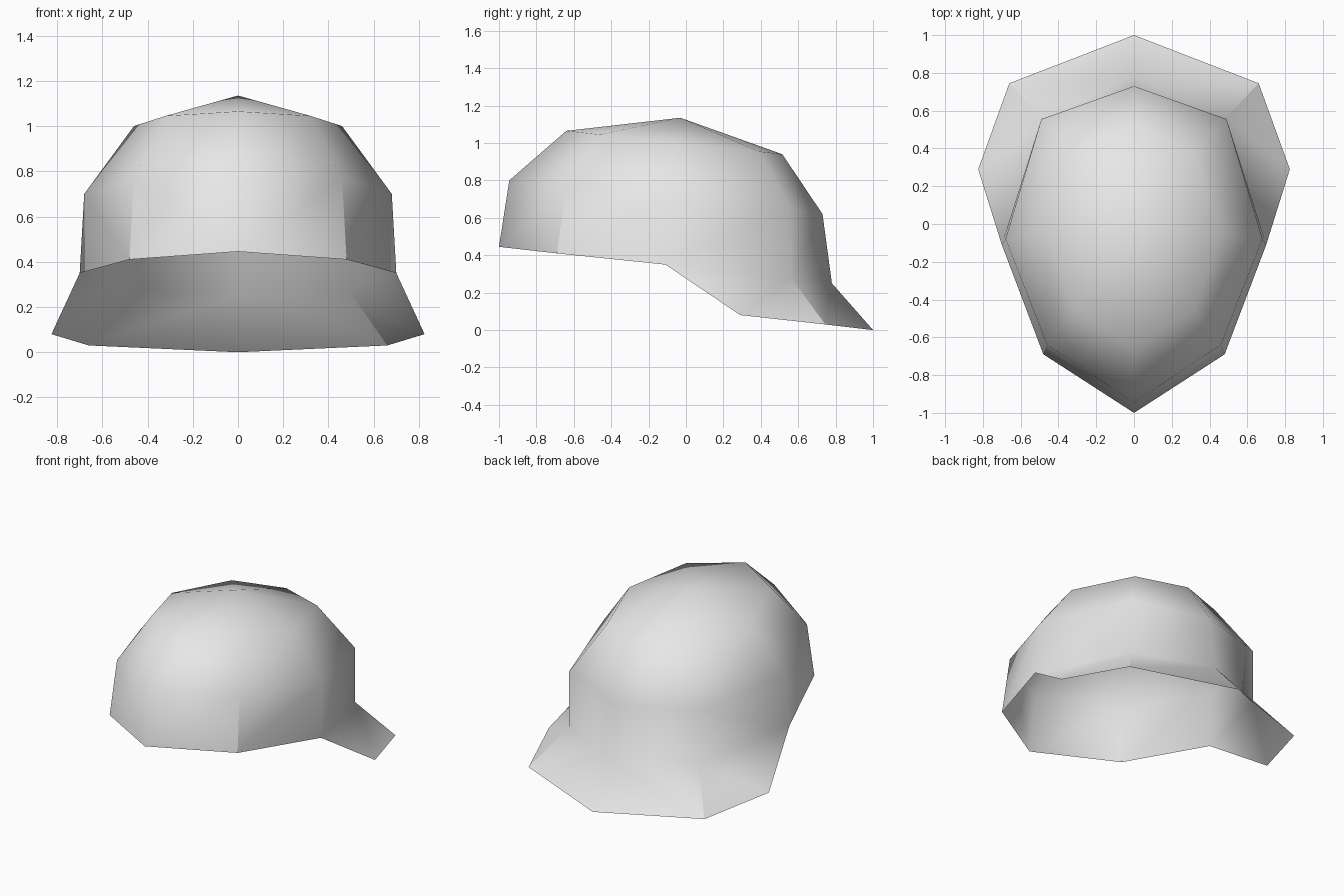
import bpy
import bmesh

# Remove the default cube only
cube = bpy.data.objects.get("Cube")
if cube:
    bpy.data.objects.remove(cube, do_unlink=True)

# Plain shell colour
shell_grey = bpy.data.materials.new("shell_grey")
shell_grey.use_nodes = True
colour = (0.8, 0.8, 0.8, 1.0)
shell_grey.diffuse_color = colour
shell_grey.node_tree.nodes["Principled BSDF"].inputs["Base Color"].default_value = colour

# Half cross-sections of the crown, each running from the front to the back
rim = [(0, -1, .445), (.48, -.69, .41), (.70, -.11, .35), (.485, .56, .28), (0, .78, .25)]
wall = [(0, -.945, .80), (.46, -.64, .77), (.68, -.08, .70), (.49, .555, .65), (0, .73, .62)]
shoulder = [(0, -.64, 1.065), (.32, -.46, 1.045), (.46, -.05, 1.0), (.32, .39, .955), (0, .515, .94)]
apex = (0, -.03, 1.135)
# Outer edge of the flared neck guard, from the side to the back
flare = [(.825, .29, .08), (.66, .745, .03), (0, 1, 0)]

bm = bmesh.new()


def add_ring(points):
    return [bm.verts.new(p) for p in points]


def bridge(lower, upper):
    for i in range(len(lower) - 1):
        bm.faces.new((lower[i], lower[i + 1], upper[i + 1], upper[i]))


# Crown: two bands of quads closed by a fan at the top
rim_v, wall_v, shoulder_v = map(add_ring, (rim, wall, shoulder))
bridge(rim_v, wall_v)
bridge(wall_v, shoulder_v)
top = bm.verts.new(apex)
for a, b in zip(shoulder_v, shoulder_v[1:]):
    bm.faces.new((a, b, top))

# Neck guard flaring out from the back half of the rim
flare_v = add_ring(flare)
bridge(flare_v, rim_v[2:])

# Smooth shading, with a crease at the front corner and the flare corner
for face in bm.faces:
    face.smooth = True
for a, b in ((rim_v[1], wall_v[1]), (flare_v[1], rim_v[3])):
    bm.edges.get((a, b)).smooth = False

mesh = bpy.data.meshes.new("helmet_shell")
bm.to_mesh(mesh)
bm.free()
mesh.materials.append(shell_grey)
helmet = bpy.data.objects.new("helmet_shell", mesh)
bpy.context.collection.objects.link(helmet)

# Mirror the half shell across the centre line
mirror = helmet.modifiers.new("mirror", "MIRROR")
mirror.use_axis[0] = True
mirror.use_clip = True
mirror.merge_threshold = 0.001
